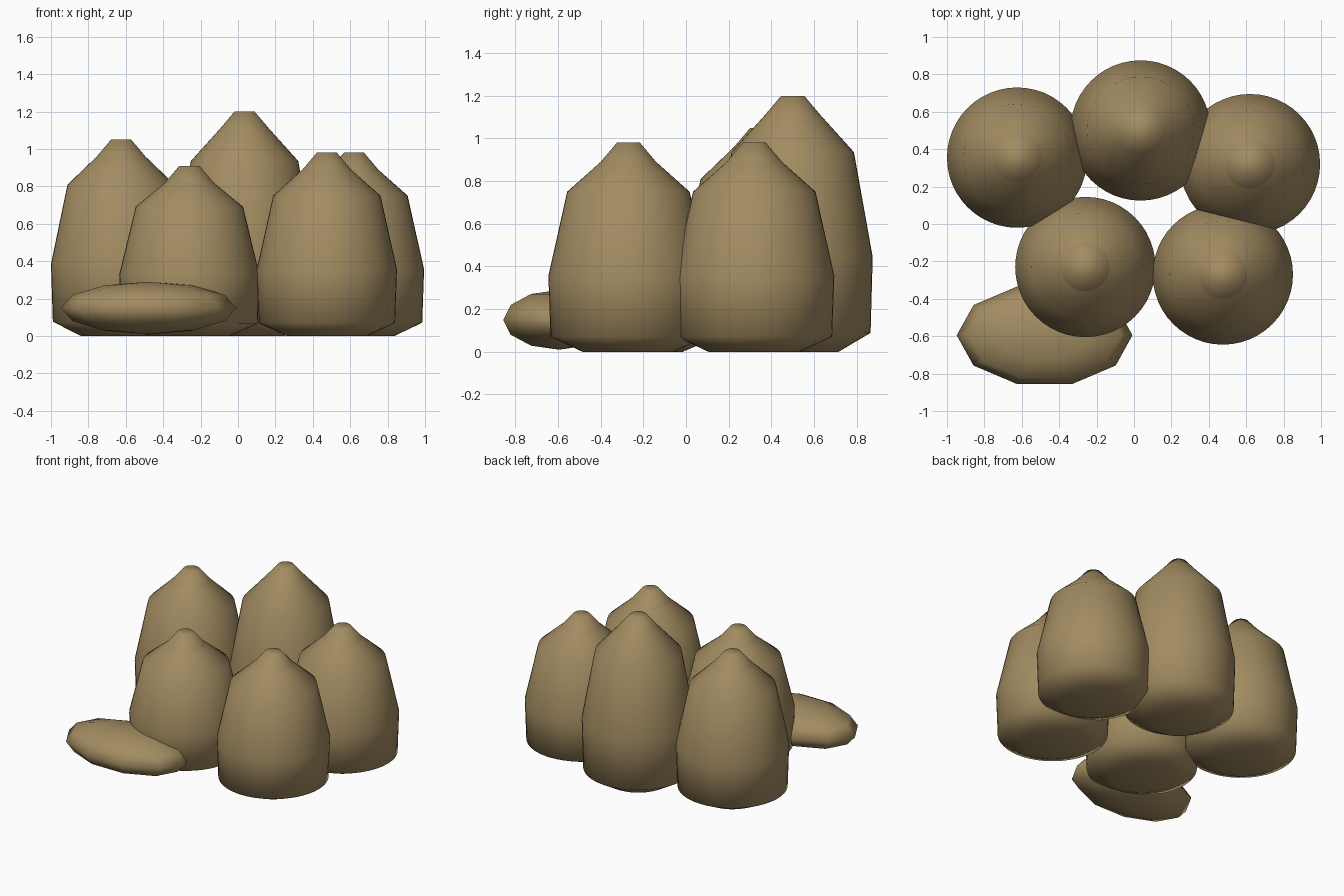
import bpy, bmesh, math
from mathutils import Matrix

if "Cube" in bpy.data.objects:
    bpy.data.objects.remove(bpy.data.objects["Cube"])

burlap = bpy.data.materials.new("burlap_brown")
burlap.diffuse_color = (0.36, 0.26, 0.12, 1)
burlap.use_nodes = True
burlap.node_tree.nodes["Principled BSDF"].inputs["Base Color"].default_value = burlap.diffuse_color


def add_object(name, bm, location):
    bmesh.ops.recalc_face_normals(bm, faces=bm.faces)
    for f in bm.faces:
        f.smooth = True
    mesh = bpy.data.meshes.new(name)
    bm.to_mesh(mesh)
    bm.free()
    mesh.materials.append(burlap)
    ob = bpy.data.objects.new(name, mesh)
    ob.location = location
    bpy.context.collection.objects.link(ob)
    return ob


def lathe(name, profile, location, segments=48):
    bm = bmesh.new()
    verts = [bm.verts.new((r, 0, z)) for r, z in profile]
    edges = [bm.edges.new(p) for p in zip(verts, verts[1:])]
    bmesh.ops.spin(bm, geom=verts + edges, axis=(0, 0, 1), cent=(0, 0, 0),
                   angle=2 * math.pi, steps=segments)
    bmesh.ops.remove_doubles(bm, verts=bm.verts, dist=1e-4)
    return add_object(name, bm, location)


# Standing sacks: x, y, height of the body below the tied top
sacks = [(-0.625, 0.355, 0.96), (0.035, 0.50, 1.11), (0.62, 0.32, 0.89),
         (-0.26, -0.23, 0.82), (0.475, -0.27, 0.89)]
for i, (x, y, h) in enumerate(sacks, 1):
    body = [(0, 0), (0.215, 0), (0.365, 0.08 * h), (0.375, 0.40 * h),
            (0.287, 0.843 * h), (0.13, h)]
    lathe(f"sack_body_{i}", body, (x, y, 0))
    # Gathered top of the sack
    lathe(f"sack_top_{i}", [(0.13, 0), (0.054, 0.09), (0, 0.09)], (x, y, h))

# Sack lying in front
bm = bmesh.new()
bmesh.ops.create_uvsphere(bm, u_segments=10, v_segments=6, radius=1)
bm.transform(Matrix.Diagonal((0.47, 0.275, 0.14, 1)) @ Matrix.Rotation(math.radians(18), 4, 'Z'))
add_object("lying_sack", bm, (-0.478, -0.595, 0.15))
